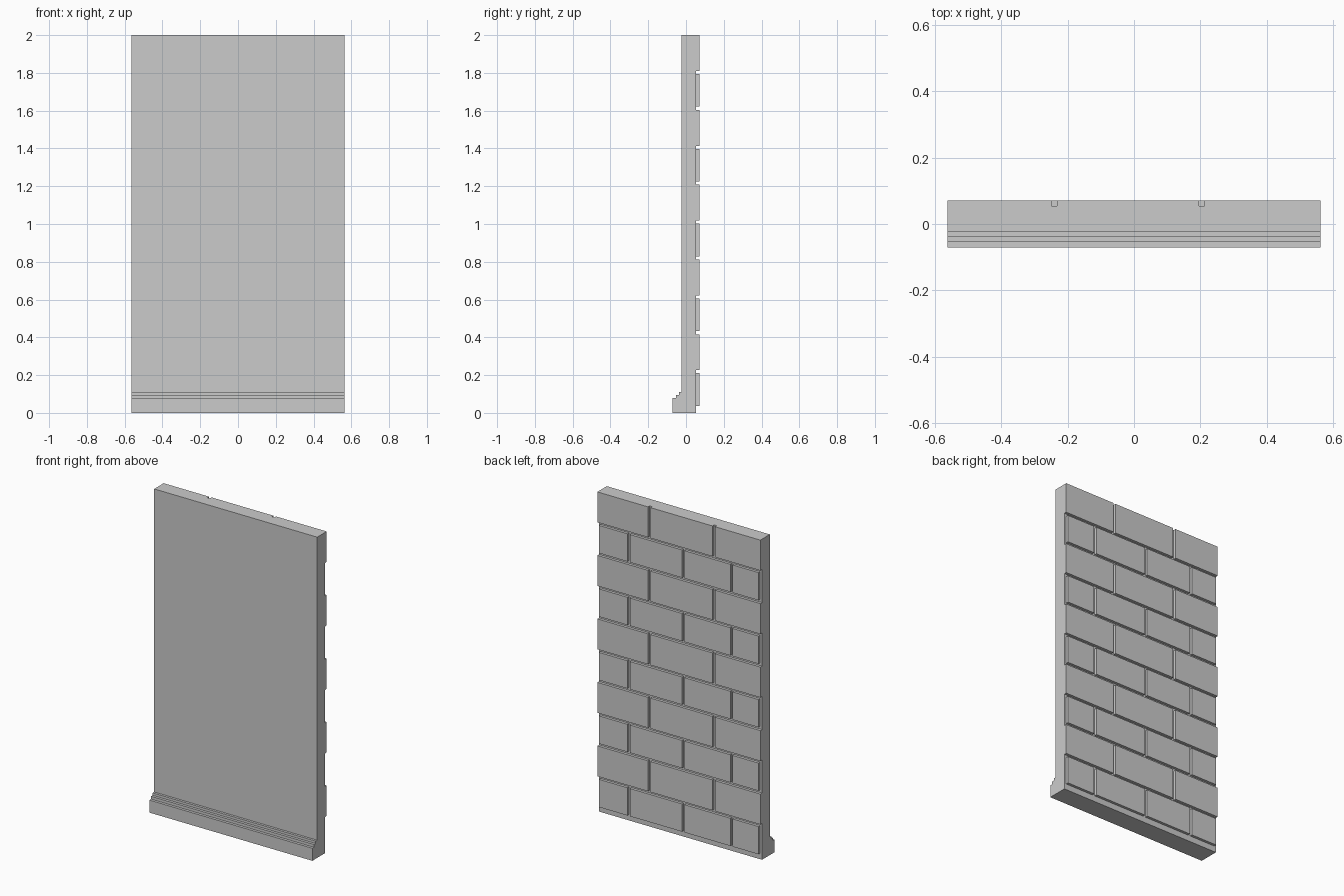
import bpy, bmesh

if "Cube" in bpy.data.objects:
    bpy.data.objects.remove(bpy.data.objects["Cube"])

HALF = 0.5625      # half width of the panel
SLAB_BACK = 0.054  # mortar plane
BACK = 0.0707      # brick face plane


def new_object(name, bm):
    bmesh.ops.recalc_face_normals(bm, faces=bm.faces)
    mesh = bpy.data.meshes.new(name)
    bm.to_mesh(mesh)
    bm.free()
    obj = bpy.data.objects.new(name, mesh)
    bpy.context.collection.objects.link(obj)
    return obj


def add_box(bm, x0, x1, y0, y1, z0, z1):
    verts = bmesh.ops.create_cube(bm, size=1)["verts"]
    for v in verts:
        v.co.x = x1 if v.co.x > 0 else x0
        v.co.y = y1 if v.co.y > 0 else y0
        v.co.z = z1 if v.co.z > 0 else z0


# Plaster wall with stepped skirting, one (y, z) profile swept along x
profile = [(SLAB_BACK, 0), (SLAB_BACK, 2), (-0.0225, 2), (-0.0225, 0.11),
           (-0.0375, 0.11), (-0.0375, 0.095), (-0.054, 0.095),
           (-0.054, 0.078), (-BACK, 0.078), (-BACK, 0)]
bm = bmesh.new()
face = bm.faces.new([bm.verts.new((-HALF, y, z)) for y, z in profile])
swept = bmesh.ops.extrude_face_region(bm, geom=[face])["geom"]
bmesh.ops.translate(bm, vec=(2 * HALF, 0, 0),
                    verts=[g for g in swept if isinstance(g, bmesh.types.BMVert)])
new_object("wall_with_skirting", bm)

# Brick courses on the back, alternating long and offset rows
LONG_ROW = [(-HALF, -0.249), (-0.232, 0.196), (0.213, HALF)]
OFFSET_ROW = [(-0.55, -0.371), (-0.355, -0.039), (-0.022, 0.338), (0.355, 0.55)]
PITCH = 0.396
bm = bmesh.new()
for i in range(5):
    top = 2 - i * PITCH
    for x0, x1 in LONG_ROW:
        add_box(bm, x0, x1, SLAB_BACK, BACK, top - 0.19, top)
    for x0, x1 in OFFSET_ROW:
        add_box(bm, x0, x1, SLAB_BACK, BACK, top - 0.379, top - 0.206)
new_object("bricks", bm)
